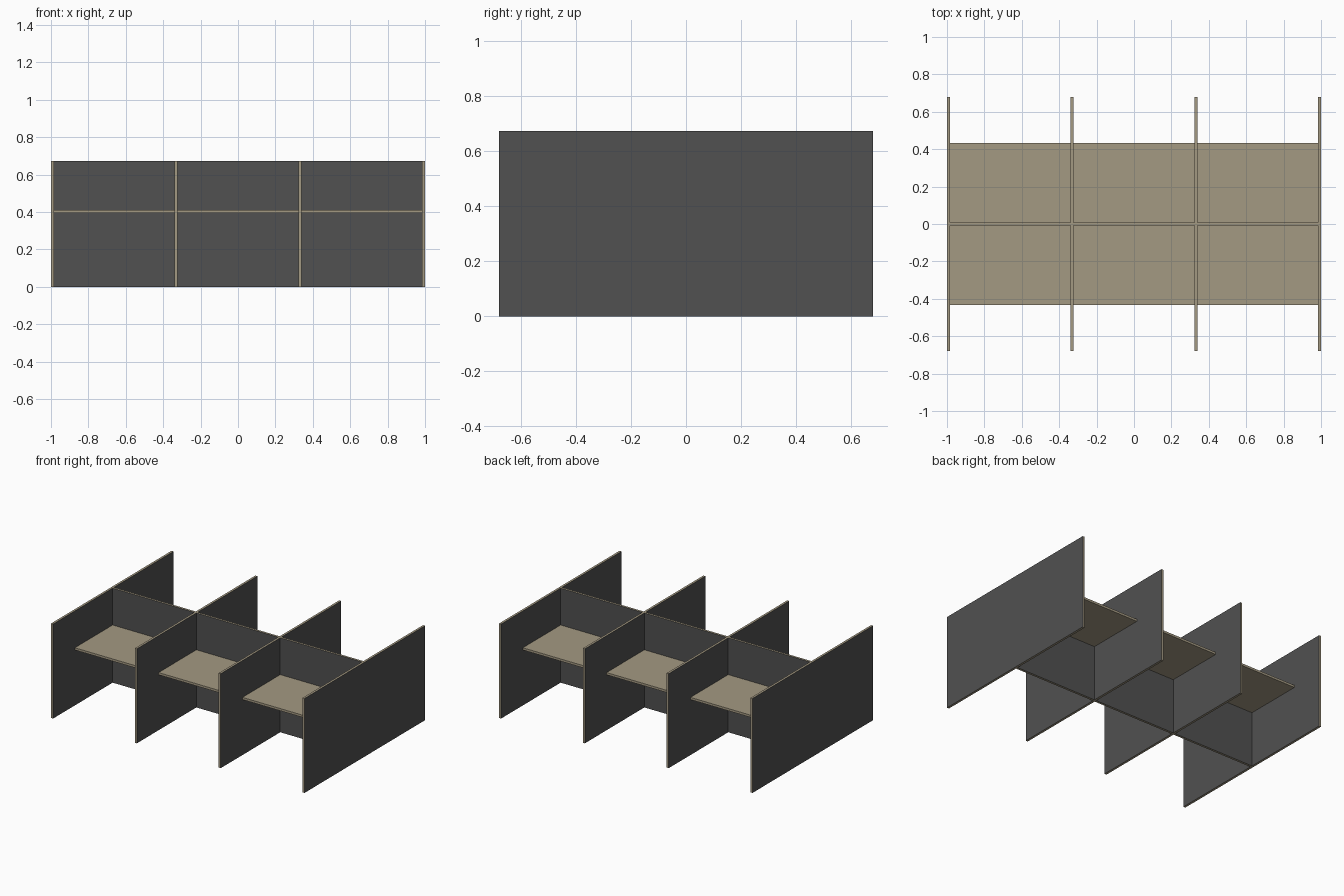
import bpy
import bmesh
from mathutils import Vector

if "Cube" in bpy.data.objects:
    bpy.data.objects.remove(bpy.data.objects["Cube"])

T = 0.016          # board thickness
H = 0.674          # partition height
D = 0.679          # half depth of the dividers
XS = [-0.992, -0.331, 0.331, 0.992]   # divider centres


def material(name, rgb):
    m = bpy.data.materials.new(name)
    m.diffuse_color = (*rgb, 1.0)
    m.use_nodes = True
    m.node_tree.nodes["Principled BSDF"].inputs["Base Color"].default_value = m.diffuse_color
    return m


tan = material("tan laminate", (0.37, 0.32, 0.225))
grey = material("dark grey fabric", (0.082, 0.082, 0.082))


def board(name, lo, hi, fabric_axis=None):
    """Box from lo to hi; faces along fabric_axis become grey fabric."""
    lo, hi = Vector(lo), Vector(hi)
    bm = bmesh.new()
    bmesh.ops.create_cube(bm, size=1.0)
    for v in bm.verts:
        v.co = Vector([(lo[i] + hi[i]) / 2 + v.co[i] * (hi[i] - lo[i]) for i in range(3)])
    bm.normal_update()
    for f in bm.faces:
        if fabric_axis is not None and abs(f.normal[fabric_axis]) > 0.5:
            f.material_index = 1
    me = bpy.data.meshes.new(name)
    bm.to_mesh(me)
    bm.free()
    me.materials.append(tan)
    me.materials.append(grey)
    ob = bpy.data.objects.new(name, me)
    bpy.context.collection.objects.link(ob)
    return ob


# Cross dividers
for i, x in enumerate(XS):
    board(f"divider_{i + 1}", (x - T / 2, -D, 0), (x + T / 2, D, H), 0)

# Spine panels and the desks on both sides of each bay
for i in range(3):
    x0, x1 = XS[i] + T / 2, XS[i + 1] - T / 2
    board(f"spine_panel_{i + 1}", (x0, -T / 2, 0), (x1, T / 2, H), 1)
    board(f"front_desk_{i + 1}", (x0, -0.433, 0.395), (x1, -T / 2, 0.411))
    board(f"back_desk_{i + 1}", (x0, T / 2, 0.395), (x1, 0.433, 0.411))
